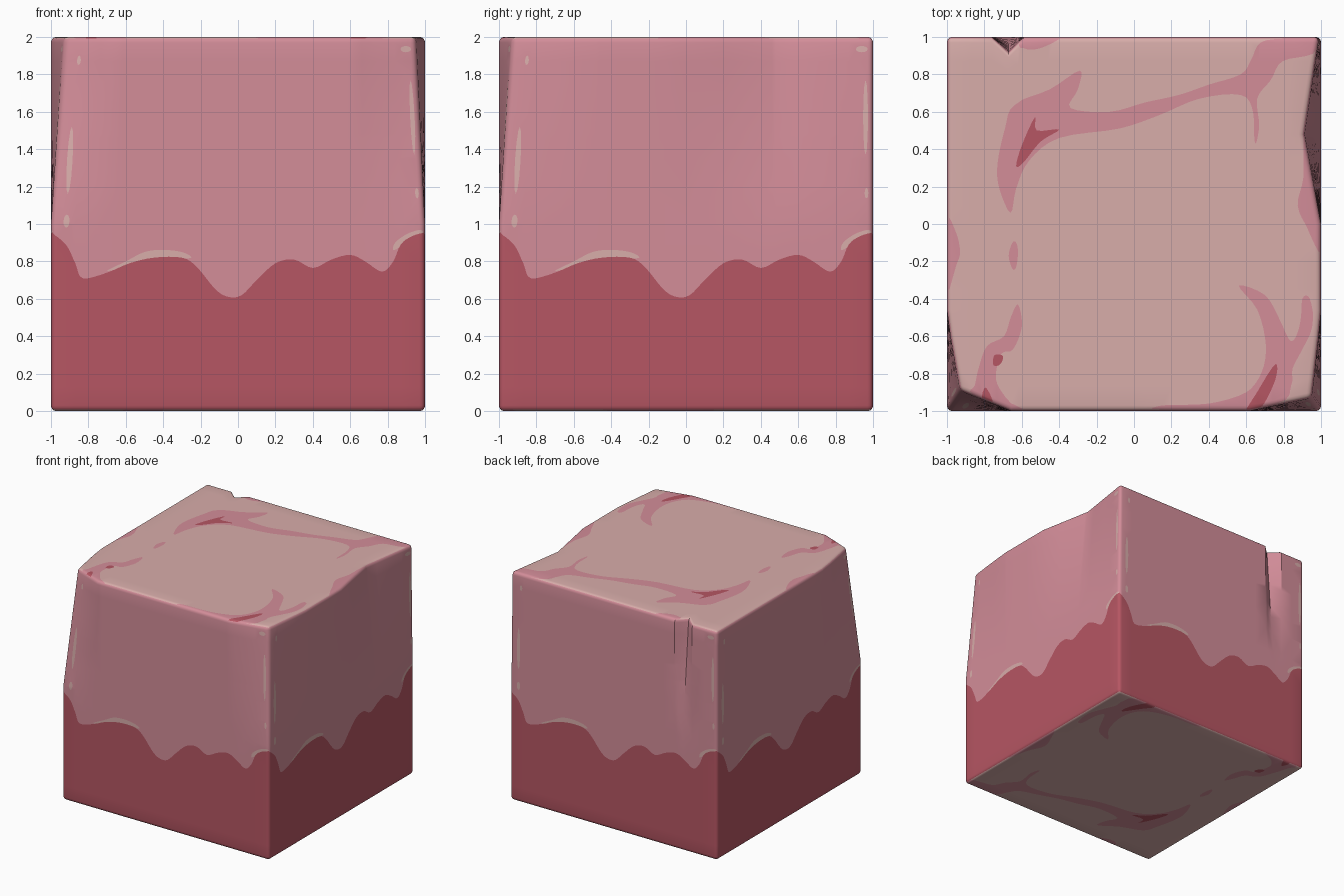
import bpy, math
from mathutils import Vector
from mathutils.geometry import delaunay_2d_cdt

if "Cube" in bpy.data.objects:
    bpy.data.objects.remove(bpy.data.objects["Cube"])

R = 0.03                       # edge rounding radius


def material(name, rgb):
    m = bpy.data.materials.new(name)
    lin = [((c / 255 + 0.055) / 1.055) ** 2.4 for c in rgb]
    m.diffuse_color = (*lin, 1)
    m.use_nodes = True
    m.node_tree.nodes["Principled BSDF"].inputs["Base Color"].default_value = m.diffuse_color
    return m


MATS = [material("pale_pink", (216, 173, 170)),
        material("rose_pink", (211, 141, 153)),
        material("deep_red", (182, 86, 99))]
PALE, ROSE, RED = 0, 1, 2


def smooth(pts, closed=True, n=4):
    """Catmull-Rom curve through the points, kept inside the panel."""
    out, m = [], len(pts)
    get = lambda i: Vector(pts[i % m] if closed else pts[min(max(i, 0), m - 1)])
    for i in range(m if closed else m - 1):
        a, b, c, d = (get(i + k) for k in (-1, 0, 1, 2))
        for s in range(n):
            t = s / n
            p = 0.5 * (2 * b + (c - a) * t + (2 * a - 5 * b + 4 * c - d) * t * t
                       + (3 * b - a - 3 * c + d) * t ** 3)
            out.append((max(-1, min(1, p.x)), max(-1, min(1, p.y))))
    if not closed:
        out.append(tuple(pts[-1]))
    return out


def oval(x, z, w, h):
    return [(x + w * math.cos(a * math.pi / 6), z - 1 + h * math.sin(a * math.pi / 6))
            for a in range(12)]


def side(pts):
    return [(x, z - 1) for x, z in pts]


# Side pattern: red lower half with a dripping line, pale highlights
wave = side([(-1, .955), (-.92, .89), (-.87, .79), (-.83, .71), (-.7, .74), (-.58, .79),
             (-.45, .82), (-.3, .82), (-.22, .77), (-.12, .65), (-.05, .61), (.02, .62),
             (.1, .7), (.2, .79), (.3, .81), (.4, .765), (.5, .81), (.6, .835), (.68, .8),
             (.77, .745), (.83, .8), (.87, .89), (.93, .935), (1, .955)])
glint_left = side([(-.7, .75), (-.6, .77), (-.5, .80), (-.4, .815), (-.28, .815), (-.25, .825),
                   (-.3, .85), (-.4, .862), (-.5, .85), (-.6, .8)])
glint_right = side([(.83, .86), (.87, .88), (.92, .92), (1, .95), (.97, .968), (.9, .945),
                    (.84, .9)])
SIDE = [(PALE, smooth(glint_left)), (PALE, smooth(glint_right)),
        (PALE, oval(-.92, 1.34, .016, .18)), (PALE, oval(-.918, 1.015, .016, .035)),
        (PALE, oval(-.9, 1.875, .012, .025)), (PALE, oval(.96, 1.57, .013, .2)),
        (PALE, oval(.965, 1.165, .01, .028)), (PALE, oval(.94, 1.935, .032, .017)),
        (RED, smooth(wave, False) + [(1, -1), (-1, -1)])]

# Top and bottom pattern: rose swirls with red cores
swirl = [(-.29, .82), (-.30, .72), (-.34, .62), (-.13, .6), (.06, .65), (.24, .69), (.4, .745),
         (.57, .8), (.63, .88), (.68, .97), (.82, 1), (1, 1), (.98, .91), (.81, .87),
         (.75, .77), (.67, .67), (.69, .52), (.66, .43), (.645, .6), (.57, .69), (.35, .67),
         (.13, .58), (-.08, .51), (-.4, .46), (-.56, .34), (-.63, .19), (-.66, .06),
         (-.72, .19), (-.73, .32), (-.69, .51), (-.64, .64), (-.45, .72)]
swirl_core = [(-.53, .57), (-.52, .5), (-.4, .505), (-.5, .44), (-.59, .33), (-.63, .31),
              (-.6, .42)]
back_blob = [(-.59, .94), (-.5, .94), (-.4, 1), (-.6, 1)]
right_blob = [(1, .45), (.95, .25), (.89, .1), (.93, -.03), (1, -.15), (1, .1)]
left_blob = [(-1, .02), (-.95, -.05), (-.93, -.15), (-.95, -.22), (-1, -.35)]
dash = [(-.63, -.1), (-.62, -.15), (-.63, -.23), (-.65, -.24), (-.67, -.17), (-.65, -.1)]
corner_left = [(-.62, -.43), (-.6, -.55), (-.65, -.67), (-.72, -.7), (-.76, -.85), (-.7, -.94),
               (-.6, -1), (-.92, -1), (-.9, -.93), (-.86, -.8), (-.8, -.66), (-.7, -.6),
               (-.66, -.5)]
core_left = [(-.71, -.71), (-.73, -.76), (-.77, -.77), (-.76, -.71)]
core_left_2 = [(-.83, -.92), (-.79, -1), (-.86, -1)]
corner_right = [(.56, -.33), (.7, -.38), (.78, -.51), (.85, -.63), (.89, -.55), (.9, -.4),
                (.94, -.4), (.96, -.55), (.91, -.7), (.87, -.8), (.87, -.9), (.78, -1),
                (.15, -1), (.15, -.97), (.4, -.96), (.6, -.9), (.69, -.8), (.71, -.65),
                (.66, -.46)]
core_right = [(.77, -.76), (.77, -.86), (.69, -1), (.6, -1), (.67, -.9)]
TOP = [(ROSE, smooth(p)) for p in (swirl, back_blob, right_blob, left_blob, dash,
                                   corner_left, corner_right)]
TOP += [(RED, smooth(p)) for p in (swirl_core, core_left, core_left_2, core_right)]

# Chips: inset of each side's top rim along its length, fading out at mid height
CHIPS = {"front": [(-1, .11), (-.67, 0), (.62, 0), (1, .07)],
         "back": [(-.76, 0), (-.67, .08), (-.59, 0)],
         "left": [(-1, .07), (-.46, 0)],
         "right": [(-1, .05), (-.47, 0), (0, 0), (.48, .09), (1, .01)]}


def interp(table, t):
    if t <= table[0][0]:
        return table[0][1]
    for (a, da), (b, db) in zip(table, table[1:]):
        if t <= b:
            return da + (db - da) * (t - a) / (b - a)
    return table[-1][1]


def shape(p):
    """Round the cube edges, then push the chips in."""
    c = Vector([max(R - 1, min(1 - R, k)) for k in p])
    q = c + (p - c).normalized() * R
    g = max(0, q.z)
    fall = lambda k: min(1, max(0, (abs(k) - .6) / .37)) * g
    dx = interp(CHIPS["right" if q.x > 0 else "left"], q.y) * fall(q.x)
    dy = interp(CHIPS["back" if q.y > 0 else "front"], q.x) * fall(q.y)
    return Vector((q.x - math.copysign(dx, q.x), q.y - math.copysign(dy, q.y), q.z + 1))


def inside(poly, x, y):
    hit = False
    for (ax, ay), (bx, by) in zip(poly, poly[1:] + poly[:1]):
        if (ay > y) != (by > y) and x < ax + (bx - ax) * (y - ay) / (by - ay):
            hit = not hit
    return hit


KNOTS = [.2, .35, .46, .48, .59, .62, .67, .76, .87, 1 - R, 1 - R * .58, 1 - R * .27, 1]
GRID = [0] + KNOTS + [-k for k in KNOTS]


def panel(base, shapes):
    """Flat square cut along its painted outlines: points, triangles, colours."""
    pts, edges = [], []
    for g in GRID:
        for a, b in (((g, -1), (g, 1)), ((-1, g), (1, g))):
            edges.append((len(pts), len(pts) + 1))
            pts += [a, b]
    for _, poly in shapes:
        n, m = len(pts), len(poly)
        edges += [(n + i, n + (i + 1) % m) for i in range(m)]
        pts += poly
    v, _, f, *_ = delaunay_2d_cdt([Vector(p) for p in pts], edges, [], 0, 1e-5)
    cols = []
    for t in f:
        c = sum((v[i] for i in t), Vector((0, 0))) / len(t)
        col = base
        for k, poly in shapes:
            if inside(poly, c.x, c.y):
                col = k
        cols.append(col)
    return v, f, cols


# Six panels folded into one block
verts, faces, colours = [], [], []


def add(data, place):
    v, f, cols = data
    n = len(verts)
    verts.extend(shape(Vector(place(p.x, p.y))) for p in v)
    faces.extend([i + n for i in t] for t in f)
    colours.extend(cols)


side_panel, top_panel = panel(ROSE, SIDE), panel(PALE, TOP)
add(side_panel, lambda u, v: (u, -1, v))
add(side_panel, lambda u, v: (1, u, v))
add(side_panel, lambda u, v: (-u, 1, v))
add(side_panel, lambda u, v: (-1, -u, v))
add(top_panel, lambda u, v: (u, v, 1))
add(top_panel, lambda u, v: (u, -v, -1))

mesh = bpy.data.meshes.new("chipped_block")
mesh.from_pydata(verts, [], faces)
for m in MATS:
    mesh.materials.append(m)
mesh.polygons.foreach_set("material_index", colours)
block = bpy.data.objects.new("chipped_block", mesh)
bpy.context.collection.objects.link(block)

# Weld panel seams and smooth the rounded edges
import bmesh
bm = bmesh.new()
bm.from_mesh(mesh)
bmesh.ops.remove_doubles(bm, verts=bm.verts, dist=1e-4)
bm.to_mesh(mesh)
bm.free()
bpy.context.view_layer.objects.active = block
block.select_set(True)
bpy.ops.object.shade_smooth_by_angle(angle=math.radians(30))
